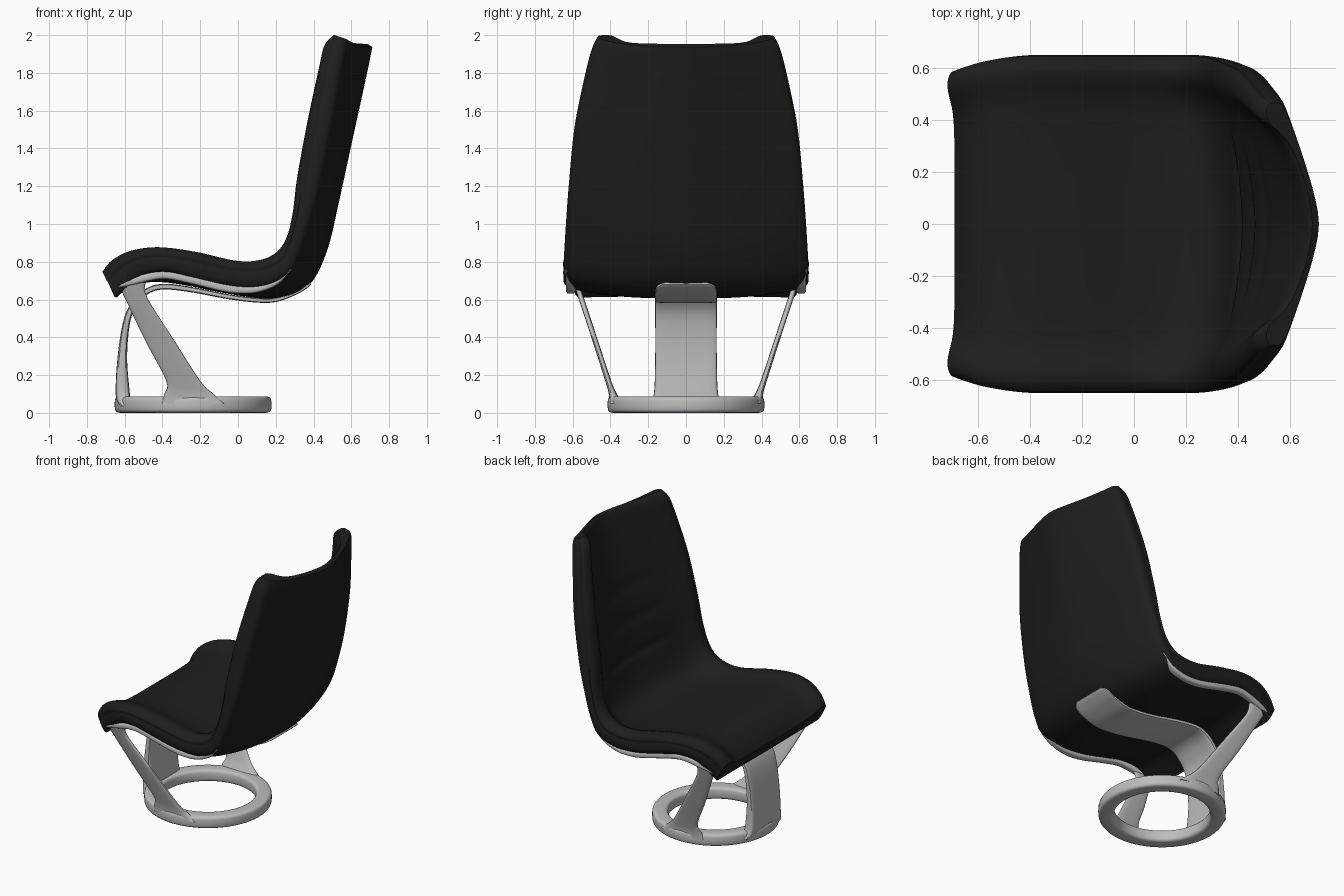
import bpy, bmesh, math
from mathutils import Vector

if "Cube" in bpy.data.objects:
    bpy.data.objects.remove(bpy.data.objects["Cube"])


def material(name, rgb):
    m = bpy.data.materials.new(name)
    m.diffuse_color = (*rgb, 1)
    m.use_nodes = True
    m.node_tree.nodes["Principled BSDF"].inputs["Base Color"].default_value = m.diffuse_color
    return m


BLACK = material("black_upholstery", (0.0125, 0.0125, 0.0125))
METAL = material("satin_metal", (0.5, 0.51, 0.51))


def smooth_rows(rows, n):
    """Catmull-Rom interpolation of number tuples."""
    out = []
    for i in range(len(rows) - 1):
        p0, p1 = rows[max(i - 1, 0)], rows[i]
        p2, p3 = rows[i + 1], rows[min(i + 2, len(rows) - 1)]
        for k in range(n):
            t = k / n
            out.append([b + 0.5 * t * (c - a + t * (2*a - 5*b + 4*c - d + t * (3*(b - c) + d - a)))
                        for a, b, c, d in zip(p0, p1, p2, p3)])
    out.append(list(rows[-1]))
    return out


def finish(bm, name, mat, mirror=False, subsurf=0):
    bmesh.ops.recalc_face_normals(bm, faces=bm.faces)
    me = bpy.data.meshes.new(name)
    bm.to_mesh(me)
    bm.free()
    ob = bpy.data.objects.new(name, me)
    bpy.context.collection.objects.link(ob)
    me.materials.append(mat)
    if mirror:
        m = ob.modifiers.new("mirror", 'MIRROR')
        m.use_axis = (False, True, False)
    if subsurf:
        s = ob.modifiers.new("smooth", 'SUBSURF')
        s.levels = s.render_levels = subsurf
    bpy.ops.object.select_all(action='DESELECT')
    ob.select_set(True)
    bpy.context.view_layer.objects.active = ob
    bpy.ops.object.shade_smooth_by_angle(angle=math.radians(45))
    return ob


def sweep(name, stations, mat, n=5, power=4, mirror=False):
    """Loft rounded sections; each station is centre + two half-axis vectors."""
    bm = bmesh.new()
    rings = []
    for r in smooth_rows(stations, n):
        c, u, v = Vector(r[0:3]), Vector(r[3:6]), Vector(r[6:9])
        ring = []
        for k in range(24):
            a = 2 * math.pi * k / 24
            ca, sa = math.cos(a), math.sin(a)
            p = c + u * math.copysign(abs(ca) ** (2 / power), ca) \
                  + v * math.copysign(abs(sa) ** (2 / power), sa)
            ring.append(bm.verts.new(p))
        rings.append(ring)
    for a, b in zip(rings, rings[1:]):
        for k in range(24):
            bm.faces.new((a[k], a[(k + 1) % 24], b[(k + 1) % 24], b[k]))
    bm.faces.new(rings[0])
    bm.faces.new(rings[-1])
    return finish(bm, name, mat, mirror)


def band(path):
    """Stations for a flat strap along an xz path: (x, z, y, thickness, half width)."""
    out = []
    for i, (x, z, y, t, w) in enumerate(path):
        a, b = path[max(i - 1, 0)], path[min(i + 1, len(path) - 1)]
        d = Vector((b[0] - a[0], 0, b[1] - a[1])).normalized() * t / 2
        out.append((x, y, z, -d.z, 0, d.x, 0, w, 0))
    return out


# Upholstered shell: rim top xz, rim bottom xz, inner centre xz, outer centre xz, half width
shell = [
    (-.72, .75, -.645, .607, -.69, .695, -.655, .615, .59),
    (-.67, .81, -.58, .67, -.635, .762, -.56, .66, .61),
    (-.57, .86, -.50, .735, -.54, .82, -.48, .69, .635),
    (-.42, .88, -.38, .75, -.40, .83, -.38, .69, .65),
    (-.22, .855, -.25, .72, -.22, .80, -.25, .67, .65),
    (-.02, .81, -.05, .675, 0, .75, -.05, .63, .65),
    (.10, .81, .12, .67, .17, .735, .14, .605, .65),
    (.19, .845, .25, .72, .30, .78, .29, .625, .65),
    (.25, .92, .315, .82, .36, .87, .40, .70, .645),
    (.285, 1.05, .375, 1.0, .41, 1.03, .48, .87, .635),
    (.31, 1.25, .43, 1.2, .45, 1.22, .535, 1.1, .62),
    (.365, 1.55, .49, 1.5, .53, 1.52, .612, 1.45, .59),
    (.425, 1.83, .54, 1.8, .62, 1.8, .683, 1.77, .53),
    (.455, 1.95, .565, 1.93, .665, 1.92, .71, 1.9, .495),
    (.505, 2.002, .572, 1.98, .69, 1.954, .717, 1.937, .468),
]
# width fraction, then lift towards the rim: back x, seat x and z
inner = [(0, 0, 0), (.2, .07, 0), (.4, .2, .015), (.6, .38, .06),
         (.72, .55, .2), (.8, .75, .58), (.86, .93, .91), (.92, 1, 1)]
rim = [(.97, .1), (1, .3), (.985, .42), (1, .52), (1, .8), (.98, 1)]
outer = [.92, .8, .6, .4, .2, 0]
bm = bmesh.new()
crease = bm.edges.layers.float.new("crease_edge")
rows = []
for rx, rz, bx, bz, ix, iz, ox, oz, w in smooth_rows(shell, 8):
    pts = []
    up = min(max((ix - .15) / .3, 0), 1)  # 0 on the seat, 1 on the back
    for y, fb, fz in inner:
        fx = fz + (fb - fz) * up
        x, z = ix + (rx - ix) * fx, iz + (rz - iz) * fz
        if y < .5:  # three stitched folds across the lower back
            x += sum(.014 * math.exp(-((z - c) / .022) ** 2) for c in (1.02, 1.24, 1.46))
        pts.append((x, y * w * (1 - .04 * up), z))
    pts += [(rx + (bx - rx) * t, y * w, rz + (bz - rz) * t) for y, t in rim]
    pts += [(ox + (bx - ox) * y ** 1.3, y * w, oz + (bz - oz) * y ** 3) for y in outer]
    rows.append([bm.verts.new(p) for p in pts])
for a, b in zip(rows, rows[1:]):
    for k in range(len(a) - 1):
        bm.faces.new((a[k], a[k + 1], b[k + 1], b[k]))
for r in (rows[0], rows[-1]):  # end caps pair inner with outer points
    n = len(r)
    for i in range(n // 2 - 1):
        bm.faces.new((r[i], r[i + 1], r[n - 2 - i], r[n - 1 - i]))
    for a, b in zip(r, r[1:]):
        bm.edges.get((a, b))[crease] = 0.6
finish(bm, "seat_shell", BLACK, mirror=True, subsurf=1)

# Floor ring
ring = []
for k in range(49):
    a = 2 * math.pi * k / 48
    c, s = math.cos(a), math.sin(a)
    ring.append((-.238 + .363 * c, .363 * s, .044, .052 * c, .052 * s, 0, 0, 0, .044))
sweep("base_ring", ring, METAL, n=2)

# Side legs: front x, back x, y, z, half thickness
legs = [(-.405, -.07, .37, .05, .035), (-.39, -.13, .387, .1, .022), (-.38, -.2, .412, .17, .016),
        (-.49, -.335, .48, .38, .015), (-.6, -.48, .556, .61, .015), (-.64, -.49, .582, .69, .015)]
sweep("side_leg", [((f + b) / 2, y, z, (b - f) / 2, 0, 0, 0, t, 0) for f, b, y, z, t in legs],
      METAL, power=3, mirror=True)

# Side rails under the shell rim
rail = [(-.635, .675, .578, .03, .02), (-.55, .70, .588, .04, .024), (-.4, .73, .603, .042, .025),
        (-.25, .705, .608, .042, .025), (-.1, .668, .61, .042, .025), (0, .652, .61, .04, .025),
        (.1, .655, .61, .036, .025), (.2, .69, .61, .028, .025), (.28, .76, .618, .008, .02)]
sweep("side_rail", band(rail), METAL, power=3, mirror=True)

# Central front leg that bends back under the seat
spine = [(-.595, .04, 0, .06, .2), (-.61, .1, 0, .075, .17), (-.612, .3, 0, .05, .163),
         (-.585, .5, 0, .036, .163), (-.53, .6, 0, .032, .163), (-.46, .655, 0, .03, .163),
         (-.37, .668, 0, .03, .163), (-.22, .648, 0, .028, .163), (-.05, .615, 0, .026, .163),
         (.1, .596, 0, .024, .163), (.2, .598, 0, .022, .163), (.3, .633, 0, .02, .163),
         (.36, .667, 0, .018, .155), (.385, .685, 0, .012, .12)]
sweep("centre_leg", band(spine), METAL, power=6)
